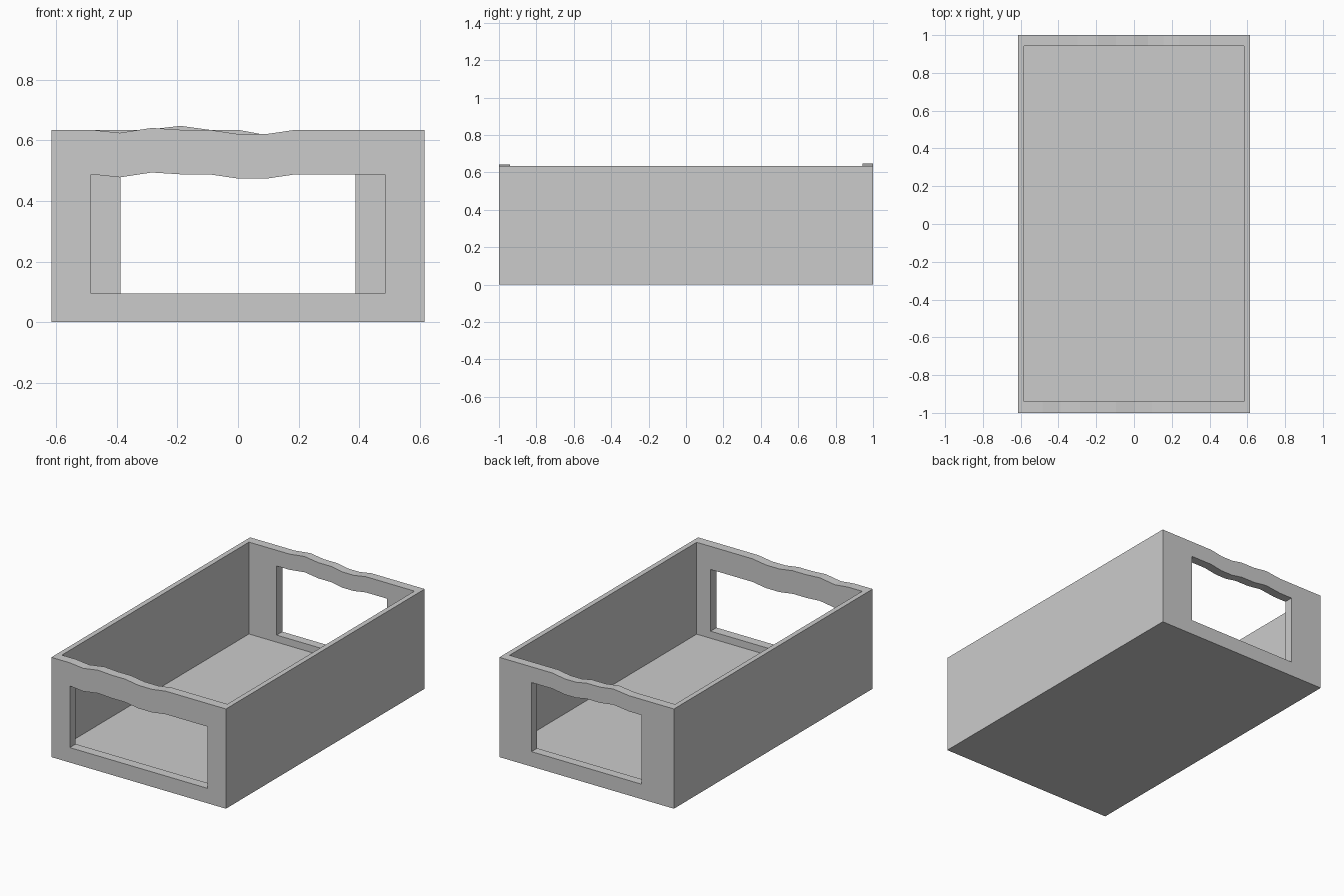
import bpy, bmesh, math

if "Cube" in bpy.data.objects:
    bpy.data.objects.remove(bpy.data.objects["Cube"])

HALF_X, RIM, SILL, FLOOR = 0.615, 0.635, 0.095, 0.05


def prism(name, outline, y0, y1):
    """Solid made by sweeping an x-z outline from y0 to y1."""
    bm = bmesh.new()
    face = bm.faces.new([bm.verts.new((x, y0, z)) for x, z in outline])
    swept = bmesh.ops.extrude_face_region(bm, geom=[face])
    for v in swept["geom"]:
        if isinstance(v, bmesh.types.BMVert):
            v.co.y = y1
    bmesh.ops.recalc_face_normals(bm, faces=bm.faces)
    mesh = bpy.data.meshes.new(name)
    bm.to_mesh(mesh)
    bm.free()
    obj = bpy.data.objects.new(name, mesh)
    bpy.context.collection.objects.link(obj)
    return obj


def rect(hx, z0, z1):
    return [(-hx, z0), (hx, z0), (hx, z1), (-hx, z1)]


# Height offsets of the uneven rim on each end wall (x, dz)
front_wave = [(-0.485, 0), (-0.39, -0.01), (-0.285, 0.006), (-0.19, 0),
              (-0.095, 0), (0, -0.014), (0.095, -0.014), (0.19, 0)]
back_wave = [(-0.30, 0), (-0.19, 0.013), (-0.095, 0), (0, 0),
             (0.075, -0.014), (0.155, -0.014), (0.24, 0)]


def under_wave(wave, hx, z, low):
    """Window outline whose top edge follows the wave."""
    top = [(x, z + d) for x, d in wave if -hx < x < hx]
    return [(hx, low), (-hx, low), (-hx, z)] + top + [(hx, z)]


def over_wave(wave):
    """Everything above the rim."""
    low = [(-0.8, RIM)] + [(x, RIM + d) for x, d in wave] + [(0.8, RIM)]
    return low + [(0.8, 0.9), (-0.8, 0.9)]


# Solid block that becomes the tray
tray = prism("tray", rect(HALF_X, 0, 0.7), -1, 1)

cutters = [
    prism("cavity_cutter", rect(0.583, FLOOR, 1.0), -0.94, 0.943),
    prism("front_rim_cutter", over_wave(front_wave), -1.2, 0),
    prism("back_rim_cutter", over_wave(back_wave), 0, 1.2),
    prism("front_window_cutter", under_wave(front_wave, 0.485, 0.488, SILL), -1.2, -0.8),
    prism("back_window_cutter", under_wave(back_wave, 0.388, 0.535, SILL), 0.8, 1.2),
]
for c in cutters:
    c.hide_render = True
    mod = tray.modifiers.new(c.name, "BOOLEAN")
    mod.operation, mod.solver, mod.object = "DIFFERENCE", "EXACT", c

# Bake the cuts, then merge leftover flat seams
deps = bpy.context.evaluated_depsgraph_get()
mesh = bpy.data.meshes.new_from_object(tray.evaluated_get(deps))
tray.modifiers.clear()
tray.data = mesh
for c in cutters:
    bpy.data.objects.remove(c)
bm = bmesh.new()
bm.from_mesh(mesh)
bmesh.ops.remove_doubles(bm, verts=bm.verts, dist=1e-5)
bmesh.ops.dissolve_limit(bm, angle_limit=math.radians(0.5),
                         verts=bm.verts, edges=bm.edges)
bm.to_mesh(mesh)
bm.free()
